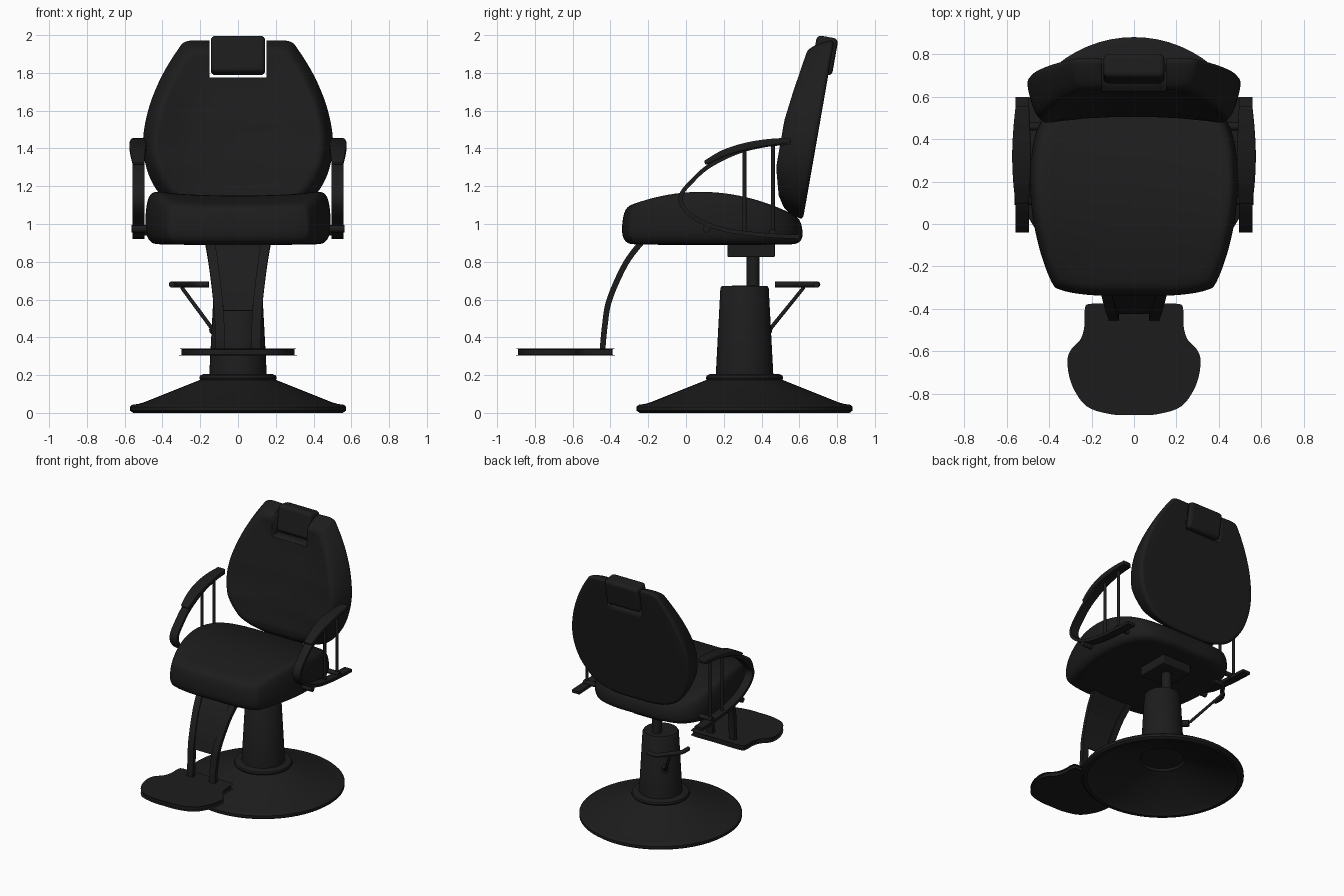
import bpy, bmesh, math
from mathutils import Vector

if "Cube" in bpy.data.objects:
    bpy.data.objects.remove(bpy.data.objects["Cube"])

black = bpy.data.materials.new("black")
black.diffuse_color = (0.012, 0.012, 0.012, 1)
black.use_nodes = True
black.node_tree.nodes["Principled BSDF"].inputs["Base Color"].default_value = black.diffuse_color


def smooth_path(pts, n=6, closed=False):
    """Catmull-Rom through tuples of any length."""
    c, out = len(pts), []
    get = (lambda i: pts[i % c]) if closed else (lambda i: pts[min(max(i, 0), c - 1)])
    for i in range(c if closed else c - 1):
        quad = [get(i + k) for k in (-1, 0, 1, 2)]
        for s in range(n):
            t = s / n
            out.append(tuple(0.5 * (2 * b + (d - a) * t + (2 * a - 5 * b + 4 * d - e) * t * t
                             + (3 * b - a - 3 * d + e) * t ** 3) for a, b, d, e in zip(*quad)))
    return out if closed else out + [tuple(pts[-1])]


def finish(o, angle=35):
    o.data.materials.append(black)
    bpy.ops.object.select_all(action='DESELECT')
    o.select_set(True)
    bpy.context.view_layer.objects.active = o
    bpy.ops.object.shade_smooth_by_angle(angle=math.radians(angle))
    return o


def loft(name, rings, closed=False, angle=35):
    """Skin equal-length rings; cap the ends unless closed."""
    bm = bmesh.new()
    vs = [[bm.verts.new(p) for p in r] for r in rings]
    n = len(vs[0])
    pairs = list(zip(vs, vs[1:])) + ([(vs[-1], vs[0])] if closed else [])
    for a, b in pairs:
        for j in range(n):
            bm.faces.new((a[j], a[(j + 1) % n], b[(j + 1) % n], b[j]))
    if not closed:
        bm.faces.new(vs[0])
        bm.faces.new(vs[-1])
    bmesh.ops.recalc_face_normals(bm, faces=bm.faces)
    me = bpy.data.meshes.new(name)
    bm.to_mesh(me)
    bm.free()
    o = bpy.data.objects.new(name, me)
    bpy.context.collection.objects.link(o)
    return finish(o, angle)


def lathe(name, profile, x, y, n=64):
    return loft(name, [[(x + r * math.cos(math.tau * k / n), y + r * math.sin(math.tau * k / n), z)
                        for k in range(n)] for r, z in profile])


def cushion(name, half, centre, levels, place):
    """Half outline mirrored, stacked as scaled rings (scale, depth fraction)."""
    full = half + [(-u, v) for u, v in reversed(half[1:-1])]
    outline = smooth_path(full, 6, True)
    return loft(name, [[place(u * s, centre + (v - centre) * s, f) for u, v in outline]
                       for s, f in smooth_path(levels, 4)], angle=50)


def ribbon(name, pts):
    """Rectangular bar along points (x, y, z, width in x, thickness)."""
    p, rings = smooth_path(pts), []
    for i, (x, y, z, w, t) in enumerate(p):
        a, b = p[max(i - 1, 0)], p[min(i + 1, len(p) - 1)]
        d = Vector((b[1] - a[1], b[2] - a[2])).normalized() * t / 2
        rings.append([(x + sx * w / 2, y - sn * d.y, z + sn * d.x)
                      for sx, sn in ((-1, -1), (1, -1), (1, 1), (-1, 1))])
    return loft(name, rings)


def rod(name, pts, r):
    cu = bpy.data.curves.new(name, 'CURVE')
    cu.dimensions = '3D'
    cu.bevel_depth, cu.bevel_resolution, cu.use_fill_caps = r, 3, True
    sp = cu.splines.new('POLY')
    sp.points.add(len(pts) - 1)
    for q, p in zip(sp.points, pts):
        q.co = (*p, 1)
    cu.materials.append(black)
    o = bpy.data.objects.new(name, cu)
    bpy.context.collection.objects.link(o)
    return o


def box(name, loc, size, bevel=0.0, tilt=0.0):
    bpy.ops.mesh.primitive_cube_add(size=1, location=loc)
    o = bpy.context.object
    o.name, o.scale = name, size
    bpy.ops.object.transform_apply(location=False, rotation=False, scale=True)
    o.rotation_euler.x = tilt
    if bevel:
        m = o.modifiers.new("bevel", 'BEVEL')
        m.width, m.segments = bevel, 4
    return finish(o)


# round hollow base, column and piston
lathe("base", [(0.02, 0.165), (0.15, 0.165), (0.16, 0.15), (0.5, 0.03), (0.53, 0.0), (0.555, 0.0),
               (0.572, 0.012), (0.572, 0.032), (0.56, 0.043), (0.53, 0.047), (0.5, 0.055),
               (0.2, 0.175), (0.205, 0.185), (0.2, 0.198), (0.185, 0.205), (0.02, 0.205)], 0, 0.31)
lathe("column", [(0.153, 0.19), (0.128, 0.66), (0.12, 0.672), (0.02, 0.674)], 0, 0.31)
lathe("piston", [(0.034, 0.66), (0.034, 0.84)], 0, 0.355, 32)
box("seat_mount", (0, 0.345, 0.865), (0.25, 0.25, 0.08), 0.006)

# seat cushion
cushion("seat",
        [(0, -0.337), (0.2, -0.335), (0.34, -0.312), (0.39, -0.27), (0.45, -0.1), (0.485, 0.1),
         (0.485, 0.3), (0.45, 0.46), (0.36, 0.57), (0.2, 0.612), (0, 0.615)], 0.13,
        [(0.05, 0), (0.5, 0), (0.85, 0.01), (0.95, 0.07), (0.995, 0.25), (1, 0.55), (0.98, 0.83),
         (0.94, 0.97), (0.86, 1.0), (0.7, 0.97), (0.4, 0.94), (0.05, 0.93)],
        lambda u, v, f: (u, v, 0.89 + f * (0.28 - 0.5 * (v - 0.08) ** 2)))

# backrest with raised side bolsters, leaning backwards
depth = [(1.0, 0.06), (1.15, 0.15), (1.3, 0.19), (1.55, 0.19), (1.7, 0.17), (2.0, 0.12)]


def lean(u, v, f):
    for (a, da), (b, db) in zip(depth, depth[1:]):
        if v <= b:
            break
    d = da + (db - da) * (v - a) / (b - a)
    return (u, 0.62 + 0.175 * (v - 1.03) - f * d, v)


back = cushion("backrest",
               [(0, 1.97), (0.15, 1.97), (0.27, 1.967), (0.32, 1.92), (0.405, 1.78), (0.47, 1.62),
                (0.502, 1.45), (0.485, 1.3), (0.43, 1.18), (0.33, 1.08), (0.18, 1.035), (0, 1.03)], 1.5,
               [(0.05, 0), (0.5, 0), (0.92, 0), (0.985, 0.04), (1, 0.18), (0.97, 0.55), (0.92, 0.88),
                (0.86, 1), (0.76, 0.93), (0.5, 0.76), (0.05, 0.7)], lean)

# notch in the backrest for the headrest
cutter = box("notch_cutter", (0, 0.7, 1.975), (0.30, 0.6, 0.40))
cutter.hide_render = True
m = back.modifiers.new("notch", 'BOOLEAN')
m.operation, m.object, m.solver = 'DIFFERENCE', cutter, 'EXACT'
bpy.context.view_layer.objects.active = back
bpy.ops.object.modifier_apply(modifier="notch")
bpy.data.objects.remove(cutter)
box("headrest", (0, 0.733, 1.892), (0.288, 0.115, 0.2), 0.025, -0.175)

# arms: looped band, pad, struts and bolt on each side
band = [(0.55, 1.43), (0.42, 1.418), (0.27, 1.38), (0.12, 1.305), (0.03, 1.225), (-0.025, 1.155),
        (-0.015, 1.09), (0.06, 1.025), (0.2, 0.97), (0.4, 0.943), (0.6, 0.932)]
for side, s in (("left", -1), ("right", 1)):
    ribbon(side + "_arm_band", [(s * 0.527, y, z, 0.064, 0.022) for y, z in band])
    pad = ribbon(side + "_arm_pad", [(s * 0.527, 0.1, 1.322, 0.064, 0.025), (s * 0.53, 0.2, 1.375, 0.08, 0.035),
                                     (s * 0.53, 0.32, 1.412, 0.09, 0.038), (s * 0.53, 0.44, 1.432, 0.08, 0.036),
                                     (s * 0.527, 0.555, 1.442, 0.064, 0.03)])
    bv = pad.modifiers.new("bevel", 'BEVEL')
    bv.width, bv.segments = 0.008, 3
    for k, (y, zb, zt) in enumerate(((0.31, 0.955, 1.4), (0.46, 0.94, 1.425))):
        rod(f"{side}_arm_strut_{k + 1}", [(s * 0.527, y, zb), (s * 0.527, y, zt)], 0.011)
    rod(side + "_arm_bolt", [(s * 0.44, 0.11, 0.975), (s * 0.565, 0.11, 0.975)], 0.02)
    rod(side + "_rear_arm_bolt", [(s * 0.38, 0.46, 0.955), (s * 0.55, 0.46, 0.955)], 0.018)
    # footrest rail
    ribbon(side + "_footrest_rail", [(s * x, y, z, 0.05, 0.03) for x, y, z in (
        (0.15, -0.23, 0.91), (0.13, -0.32, 0.79), (0.107, -0.405, 0.6), (0.097, -0.43, 0.46), (0.095, -0.443, 0.32))])

# panel between the rails
ribbon("footrest_panel", [(0, -0.23, 0.91, 0.27, 0.014), (0, -0.32, 0.79, 0.22, 0.014),
                          (0, -0.385, 0.65, 0.18, 0.014), (0, -0.418, 0.54, 0.15, 0.014)])

# footplate
cushion("footplate",
        [(0, -0.39), (0.19, -0.39), (0.22, -0.415), (0.222, -0.49), (0.24, -0.55), (0.285, -0.6), (0.298, -0.66),
         (0.275, -0.76), (0.21, -0.85), (0.1, -0.885), (0, -0.888)], -0.64,
        [(0.1, 0), (0.99, 0), (1, 0.1), (1, 0.9), (0.99, 1), (0.1, 1)],
        lambda u, v, f: (u, v, 0.305 + f * 0.035))

# foot pump lever with cross handle
rod("pump_lever", [(-0.09, 0.39, 0.44), (-0.14, 0.45, 0.45), (-0.295, 0.62, 0.66), (-0.29, 0.615, 0.68)], 0.011)
ends = [(-0.35, 0.47, 0.68), (-0.345, 0.55, 0.68), (-0.29, 0.62, 0.68), (-0.23, 0.69, 0.68), (-0.155, 0.69, 0.68)]
rod("pump_handle", smooth_path(ends), 0.016)
rod("lever_pivot", [(-0.07, 0.37, 0.44), (-0.135, 0.44, 0.44)], 0.025)
